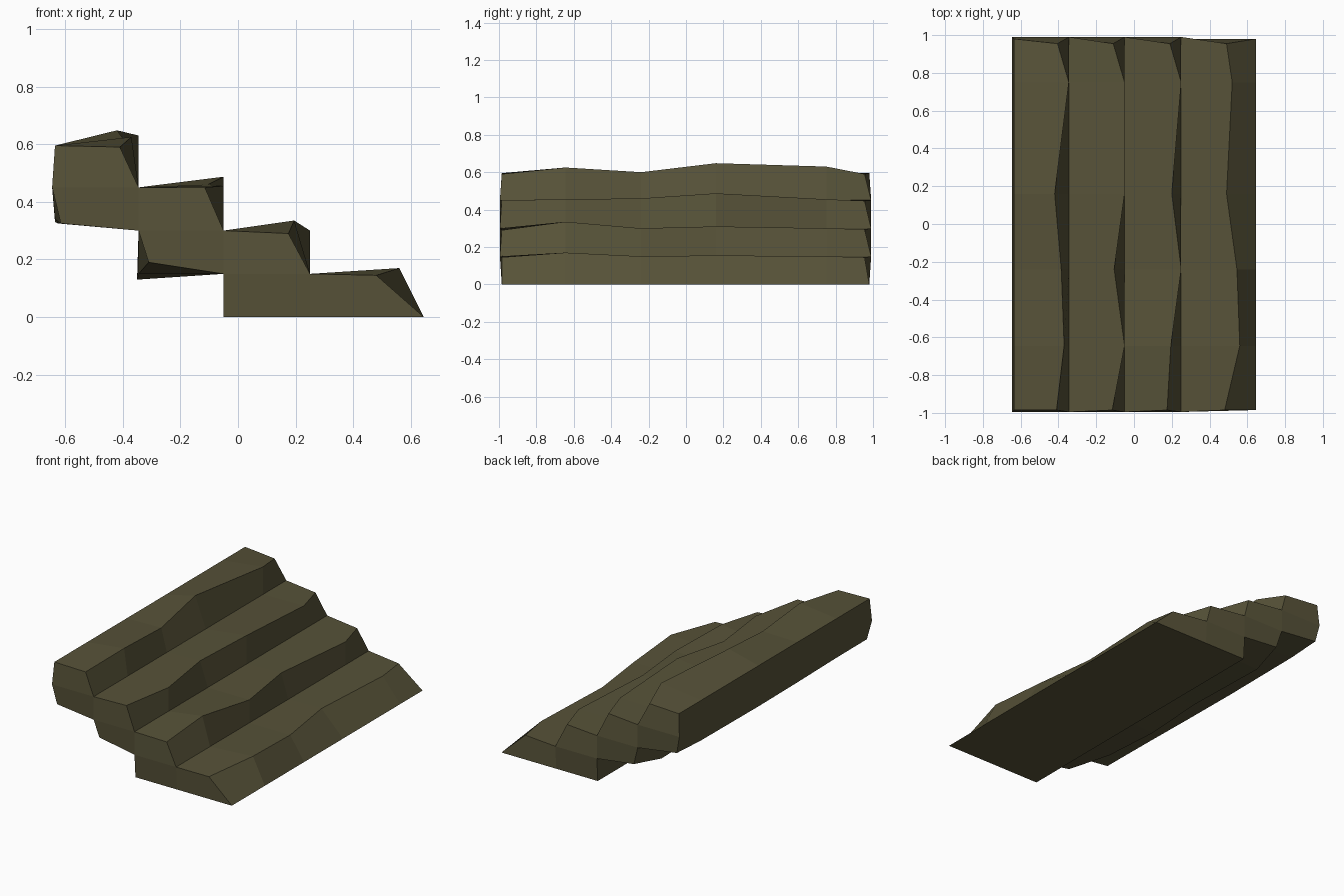
import bpy, bmesh

if "Cube" in bpy.data.objects:
    bpy.data.objects.remove(bpy.data.objects["Cube"])

rock = bpy.data.materials.new("dark olive stone")
rock.diffuse_color = (0.095, 0.085, 0.040, 1)
rock.use_nodes = True
rock.node_tree.nodes["Principled BSDF"].inputs["Base Color"].default_value = rock.diffuse_color

# stations along the stair width, and wobble of each nosing (x, z) per station
YS = [-0.985, -0.645, -0.24, 0.16, 0.75, 0.965]
NOSES = [
    ([-.41, -.37, -.385, -.42, -.345, -.405], [.59, .625, .60, .648, .63, .59]),
    ([-.115, -.05, -.105, -.05, -.05, -.11], [.45, .455, .46, .487, .455, .447]),
    ([.175, .195, .25, .20, .25, .19], [.29, .335, .30, .31, .30, .295]),
    ([.48, .56, .545, .49, .52, .49], [.145, .17, .15, .155, .15, .145]),
]
# wobble of the hanging corners under the two upper steps
LOW_BACK = ([-.615, -.635, -.625, -.635, -.63, -.62], [.325, .34, .325, .33, .33, .335])
LOW_MID = ([-.31, -.345, -.35, -.345, -.35, -.31], [.19, .15, .13, .15, .14, .18])


def ring(i):
    n = [(xs[i], zs[i]) for xs, zs in NOSES]
    return [(-.635, .595), n[0], (-.345, .45), n[1], (-.05, .30), n[2],
            (.25, .15), n[3], (.645, .0), (.25, .0), (-.05, .0), (-.05, .15),
            (LOW_MID[0][i], LOW_MID[1][i]), (-.345, .30),
            (LOW_BACK[0][i], LOW_BACK[1][i]), (-.645, .45)]


INNER = {2, 4, 6, 13, 11, 15}    # corners that bulge out at the ends
OUTER = {1, 3, 5, 7}             # nosings
CAP = [(0, 1, 2, 15), (15, 2, 13, 14), (2, 3, 4, 13), (13, 4, 11, 12),
       (4, 5, 6, 11), (11, 6, 9, 10), (6, 7, 8, 9)]

bm = bmesh.new()
rows = []
for i, y in enumerate(YS):
    row = []
    for k, (x, z) in enumerate(ring(i)):
        yy = y
        if i == 0 and k in INNER:
            yy = -.995
        if i == len(YS) - 1:
            yy = .99 if k in INNER else (.955 if k in OUTER else .98)
        row.append(bm.verts.new((x, yy, z)))
    rows.append(row)

# long strips, then the two end faces
for a, b in zip(rows, rows[1:]):
    for k in range(16):
        j = (k + 1) % 16
        bm.faces.new((a[k], a[j], b[j], b[k]))
for q in CAP:
    bm.faces.new([rows[0][k] for k in q])
    bm.faces.new([rows[-1][k] for k in reversed(q)])
bmesh.ops.recalc_face_normals(bm, faces=bm.faces)

mesh = bpy.data.meshes.new("stone_stairs")
bm.to_mesh(mesh)
bm.free()
mesh.materials.append(rock)
stairs = bpy.data.objects.new("stone_stairs", mesh)
bpy.context.collection.objects.link(stairs)
